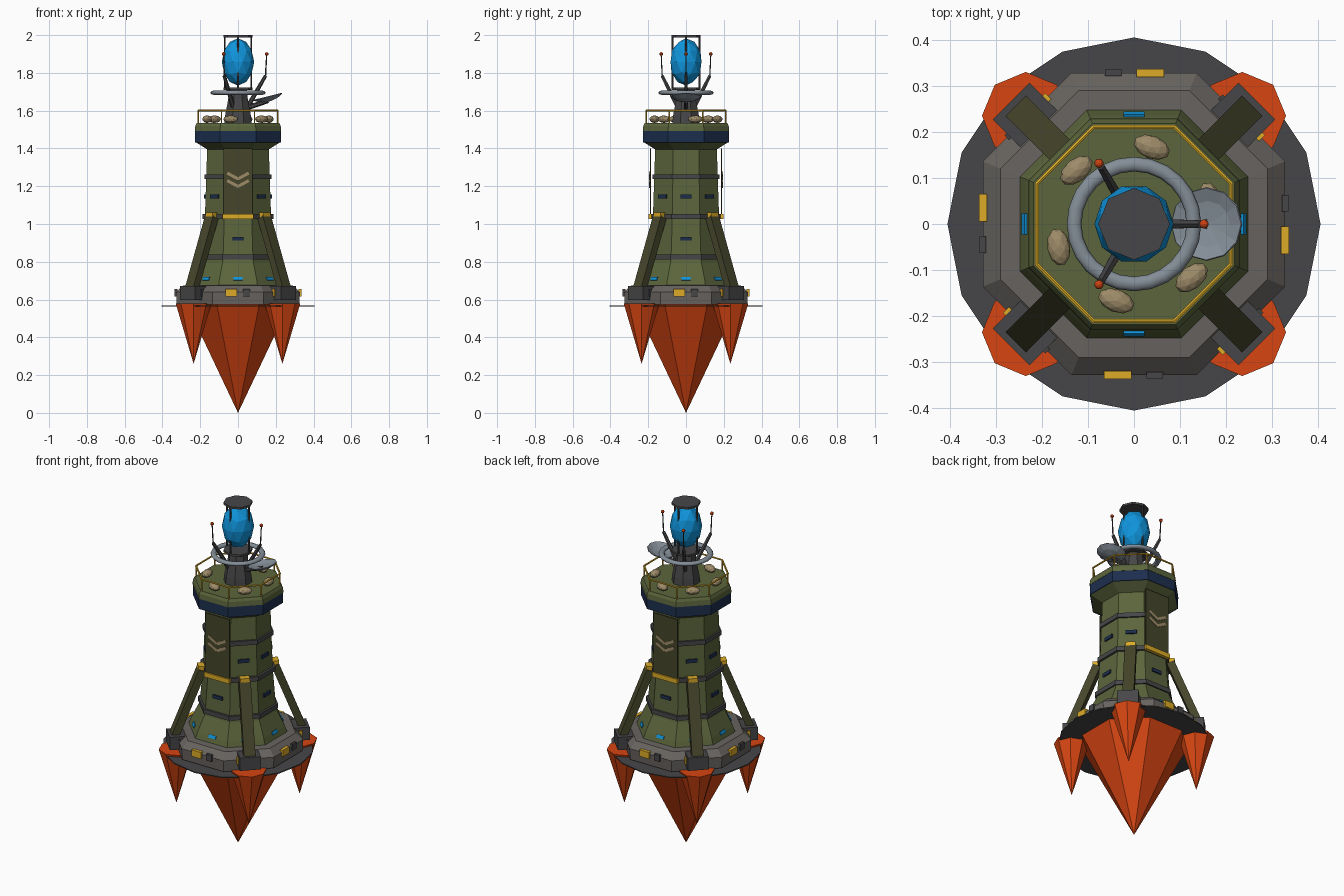
import bpy, bmesh, math
from mathutils import Matrix, Vector

if "Cube" in bpy.data.objects:
    bpy.data.objects.remove(bpy.data.objects["Cube"])

PI = math.pi


def make_mat(name, col):
    m = bpy.data.materials.new(name)
    m.diffuse_color = (*col, 1)
    m.use_nodes = True
    m.node_tree.nodes["Principled BSDF"].inputs["Base Color"].default_value = m.diffuse_color
    return m


OLIVE = make_mat("olive", (0.105, 0.130, 0.045))
DARK_OLIVE = make_mat("dark olive", (0.060, 0.060, 0.024))
NAVY = make_mat("navy", (0.012, 0.028, 0.075))
BLUE = make_mat("bright blue", (0.005, 0.300, 0.720))
ORANGE = make_mat("orange", (0.680, 0.060, 0.006))
YELLOW = make_mat("yellow", (0.720, 0.410, 0.020))
TAN = make_mat("tan", (0.340, 0.260, 0.140))
GREY = make_mat("warm grey", (0.135, 0.125, 0.115))
DARK = make_mat("dark grey", (0.062, 0.062, 0.066))
STEEL = make_mat("steel", (0.230, 0.270, 0.310))


def finish(bm, name, mat, smooth=False):
    bmesh.ops.recalc_face_normals(bm, faces=bm.faces)
    me = bpy.data.meshes.new(name)
    bm.to_mesh(me)
    bm.free()
    me.materials.append(mat)
    if smooth:
        for p in me.polygons:
            p.use_smooth = True
    ob = bpy.data.objects.new(name, me)
    bpy.context.collection.objects.link(ob)
    return ob


def lathe(name, profile, mat, n=8, flat=True, center=(0, 0)):
    """Turn (radius, z) points; flat=True puts faces on the axes and reads radius as apothem."""
    bm = bmesh.new()
    k, off = (1 / math.cos(PI / n), PI / n) if flat else (1, 0)
    rings = [[bm.verts.new((center[0] + r * k * math.cos(off + 2 * PI * i / n),
                            center[1] + r * k * math.sin(off + 2 * PI * i / n), z))
              for i in range(n)] for r, z in profile]
    for a, b in zip(rings, rings[1:]):
        for i in range(n):
            j = (i + 1) % n
            bm.faces.new((a[i], a[j], b[j], b[i]))
    bm.faces.new(rings[0])
    bm.faces.new(rings[-1])
    bmesh.ops.remove_doubles(bm, verts=bm.verts, dist=1e-5)
    return finish(bm, name, mat)


def face_box(name, deg, r, z, size, mat, side=0, tilt=0, roll=0):
    """Box facing outward at an angle; size is (width, depth, height)."""
    w, d, h = size
    bm = bmesh.new()
    m = (Matrix.Rotation(math.radians(deg), 4, 'Z') @ Matrix.Translation((r, side, z))
         @ Matrix.Rotation(-tilt, 4, 'Y') @ Matrix.Rotation(roll, 4, 'X')
         @ Matrix.Diagonal((d, w, h, 1)))
    bmesh.ops.create_cube(bm, size=1, matrix=m)
    return finish(bm, name, mat)


def tube(name, p, q, r1, r2, mat, n=6):
    p, q = Vector(p), Vector(q)
    d = q - p
    m = Matrix.Translation((p + q) / 2) @ d.to_track_quat('Z', 'Y').to_matrix().to_4x4()
    bm = bmesh.new()
    bmesh.ops.create_cone(bm, cap_ends=True, segments=n, radius1=r1, radius2=r2,
                          depth=d.length, matrix=m)
    return finish(bm, name, mat)


def ball(name, m, mat, sub=1):
    bm = bmesh.new()
    bmesh.ops.create_icosphere(bm, subdivisions=sub, radius=1, matrix=m)
    return finish(bm, name, mat)


def polar(r, deg, z):
    a = math.radians(deg)
    return (r * math.cos(a), r * math.sin(a), z)


AXES = (0, 90, 180, 270)
DIAGS = (45, 135, 225, 315)

# ground spikes and thin base disc
lathe("main_spike", [(0, 0), (0.272, 0.575)], ORANGE)
for d in DIAGS:
    c = polar(0.235 * math.sqrt(2), d, 0)
    lathe("corner_spike", [(0, 0.26), (0.095, 0.58)], ORANGE, flat=False, center=c[:2])
lathe("base_disc", [(0.405, 0.563), (0.405, 0.569)], DARK, n=16, flat=False)

# footing ring with blocks on every face
lathe("footing_ring", [(0.325, 0.575), (0.328, 0.64), (0.29, 0.675), (0.2, 0.68)], GREY)
for d in AXES + DIAGS:
    face_box("ring_yellow_block", d, 0.328, 0.636, (0.06, 0.018, 0.038), YELLOW, side=-0.035)
    face_box("ring_dark_block", d, 0.328, 0.636, (0.035, 0.014, 0.038), DARK, side=0.045)

# tower shaft and its bands
lathe("tower_shaft", [(0.248, 0.676), (0.236, 0.71), (0.195, 0.80), (0.190, 0.83),
                      (0.175, 1.04), (0.163, 1.405)], OLIVE)
for z, r in ((0.825, 0.201), (1.04, 0.188), (1.25, 0.178)):
    lathe("shaft_band", [(r, z - 0.013), (r, z + 0.013)], DARK)

# lookout head
lathe("head_underside", [(0.163, 1.395), (0.222, 1.432)], OLIVE)
lathe("head_window_band", [(0.2275, 1.432), (0.2275, 1.492)], NAVY)
lathe("head_deck", [(0.229, 1.492), (0.226, 1.52), (0.218, 1.536)], OLIVE)

# slit windows and skirt lamps
for d in AXES:
    face_box("lower_window", d, 0.186, 0.922, (0.06, 0.012, 0.02), NAVY)
for d in DIAGS + (0, 180):
    face_box("upper_window", d, 0.174, 1.145, (0.06, 0.012, 0.02), NAVY)
for d in AXES + DIAGS:
    face_box("skirt_lamp", d, 0.237, 0.71, (0.045, 0.008, 0.018), BLUE, tilt=0.4)

# buttress legs with feet and brackets
tilt = math.atan2(0.15, 0.38)
for d in DIAGS:
    face_box("buttress_leg", d, 0.27, 0.85, (0.062, 0.042, 0.40), DARK_OLIVE, tilt=tilt)
    face_box("buttress_foot", d, 0.33, 0.635, (0.113, 0.095, 0.075), DARK)
    face_box("buttress_bracket", d, 0.2, 1.04, (0.052, 0.036, 0.042), YELLOW)

# hanging panels with chevrons, front and back
for d in (90, 270):
    face_box("panel", d, 0.188, 1.225, (0.155, 0.006, 0.35), DARK_OLIVE)
    face_box("panel_hem", d, 0.191, 1.04, (0.165, 0.016, 0.027), YELLOW)
    for z in (1.268, 1.228):
        for s in (-1, 1):
            face_box("chevron_bar", d, 0.192, z - 0.014, (0.066, 0.006, 0.016), TAN,
                     side=s * 0.028, roll=s * 0.5)

# deck railing
R = 0.211 / math.cos(PI / 8)
for i in range(8):
    a = 22.5 + 45 * i
    tube("rail_bar", polar(R, a, 1.6), polar(R, a + 45, 1.6), 0.005, 0.005, YELLOW)
    tube("rail_post", polar(R, a, 1.53), polar(R, a, 1.602), 0.004, 0.004, YELLOW)

# sandbags
for i in range(6):
    a = 17 + 60 * i
    ball("sandbag", Matrix.Translation(polar(0.171, a, 1.555))
         @ Matrix.Rotation(math.radians(a + 90 - 8), 4, 'Z')
         @ Matrix.Diagonal((0.041, 0.025, 0.02, 1)), TAN, sub=2)

# mast pedestal
lathe("pedestal", [(0.072, 1.533), (0.068, 1.575), (0.052, 1.66), (0.045, 1.72)], DARK)

# ring round the mast
bm = bmesh.new()
N, M = 24, 8
v = [[bm.verts.new(polar(0.13 + 0.016 * math.cos(2 * PI * j / M), 360 * i / N,
                         1.695 + 0.011 * math.sin(2 * PI * j / M)))
      for j in range(M)] for i in range(N)]
for i in range(N):
    for j in range(M):
        i2, j2 = (i + 1) % N, (j + 1) % M
        bm.faces.new((v[i][j], v[i2][j], v[i2][j2], v[i][j2]))
finish(bm, "mast_ring", STEEL, smooth=True)

# three antennas
for a in (0, 120, 240):
    tube("antenna_arm", polar(0.045, a, 1.61), polar(0.146, a, 1.785), 0.013, 0.009, DARK)
    tube("antenna_rod", polar(0.145, a, 1.775), polar(0.152, a, 1.9), 0.004, 0.003, DARK)
    ball("antenna_tip", Matrix.Translation(polar(0.152, a, 1.9))
         @ Matrix.Diagonal((0.01, 0.01, 0.01, 1)), ORANGE, sub=2)

# dish on its arm
dish = lathe("dish", [(0.012, -0.022), (0.05, -0.014), (0.08, 0.002), (0.078, 0.006),
                      (0.05, -0.006), (0.005, -0.013)], STEEL, n=12, flat=False)
dish.matrix_world = Matrix.Translation((0.158, 0, 1.67)) @ Matrix.Rotation(-0.24, 4, 'Y')
tube("dish_arm", (0.03, 0, 1.61), (0.16, 0, 1.652), 0.014, 0.012, DARK)

# crystal in its cage
ball("crystal", Matrix.Translation((0, 0, 1.858)) @ Matrix.Rotation(PI / 10, 4, 'Z')
     @ Matrix.Diagonal((0.086, 0.086, 0.125, 1)), BLUE, sub=2)
lathe("cage_base", [(0.078, 1.71), (0.078, 1.722)], DARK, flat=False)
lathe("cage_cap", [(0.078, 1.988), (0.078, 2.0)], DARK, flat=False)
for a in AXES:
    tube("cage_rod", polar(0.071, a, 1.715), polar(0.071, a, 1.995), 0.005, 0.005, DARK)
